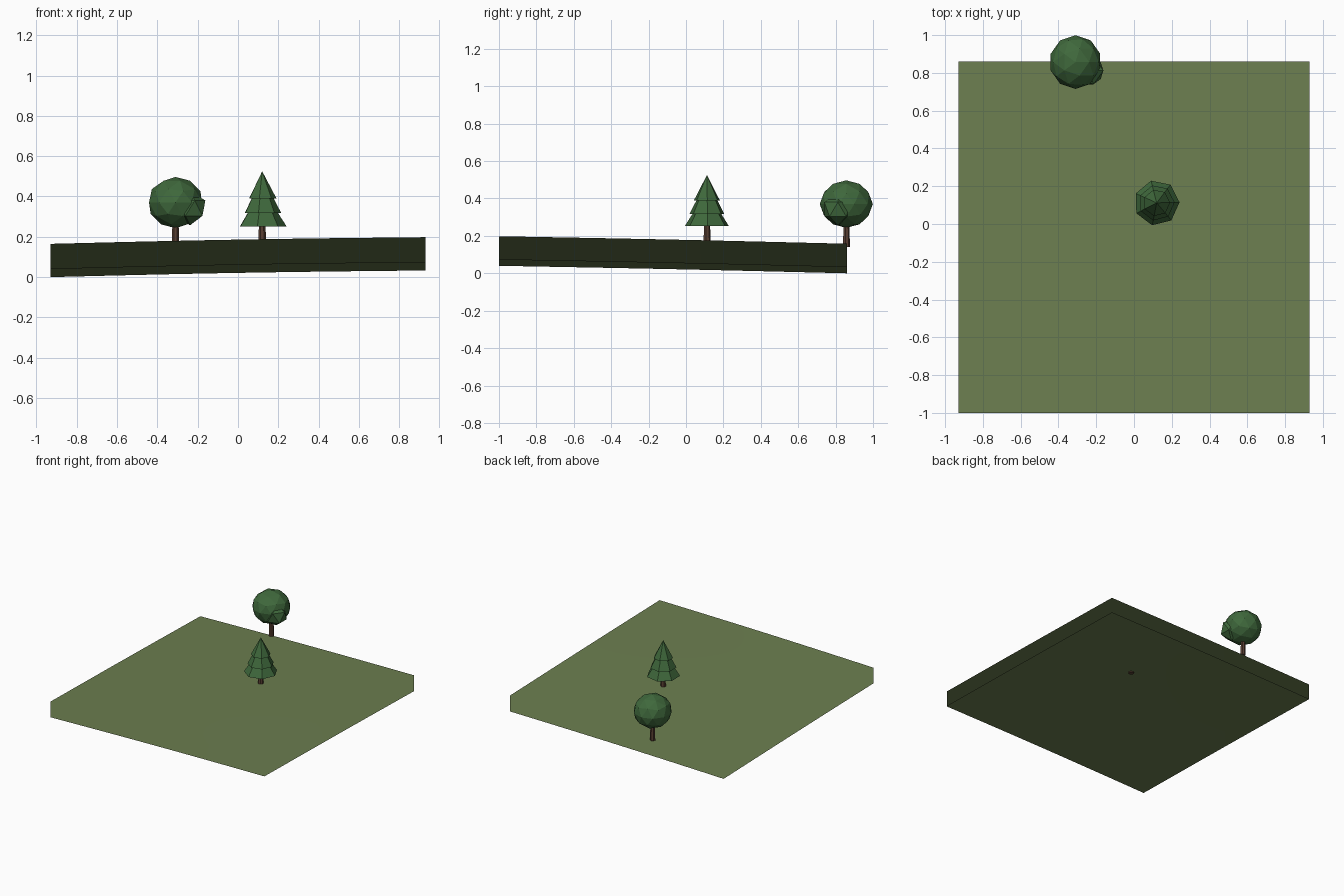
import bpy, bmesh, math
from mathutils import Vector, Matrix

if "Cube" in bpy.data.objects:
    bpy.data.objects.remove(bpy.data.objects["Cube"])

HALF, Y0, SKIRT = 0.93, -0.07, 0.125


def material(name, rgb):
    m = bpy.data.materials.new(name)
    m.diffuse_color = (*rgb, 1)
    m.use_nodes = True
    m.node_tree.nodes["Principled BSDF"].inputs["Base Color"].default_value = m.diffuse_color
    return m


GRASS = material("grass", (0.15, 0.21, 0.08))
LEAF = material("leaf", (0.05, 0.14, 0.045))
BARK = material("bark", (0.10, 0.05, 0.032))


def make(name, bm, mat):
    me = bpy.data.meshes.new(name)
    bm.to_mesh(me)
    bm.free()
    me.materials.append(mat)
    ob = bpy.data.objects.new(name, me)
    bpy.context.collection.objects.link(ob)
    return ob


def height(x, y):
    # gently tilted and slightly domed ground
    u, v = x / HALF, (y - Y0) / HALF
    bulge = 0.006 * math.cos(u * math.pi / 2) + 0.002 * math.cos(v * math.pi / 2)
    edge = 0.002 * (1 - u * u) * (1 - v * v)
    return 0.1615 + 0.0165 * u - 0.02 * v + bulge * (1 - 0.25 * v * v) - edge


def cone(name, x, y, z0, z1, r0, r1, sides, mat, turn=0.0):
    bm = bmesh.new()
    place = Matrix.Translation((x, y, (z0 + z1) / 2)) @ Matrix.Rotation(turn, 4, 'Z')
    bmesh.ops.create_cone(bm, cap_ends=True, segments=sides, radius1=r0,
                          radius2=r1, depth=z1 - z0, matrix=place)
    return make(name, bm, mat)


def blob(name, centre, radii, subdivisions):
    bm = bmesh.new()
    place = Matrix.Translation(centre) @ Matrix.Diagonal((*radii, 1))
    bmesh.ops.create_icosphere(bm, subdivisions=subdivisions, radius=1, matrix=place)
    return make(name, bm, LEAF)


# ground sheet with a hanging skirt, open underneath
bm = bmesh.new()
bmesh.ops.create_grid(bm, x_segments=24, y_segments=24, size=HALF,
                      matrix=Matrix.Translation((0, Y0, 0)))
for v in bm.verts:
    v.co.z = height(v.co.x, v.co.y)
top_faces = list(bm.faces)
rim = [e for e in bm.edges if e.is_boundary]
skirt = bmesh.ops.extrude_edge_only(bm, edges=rim)["geom"]
for v in skirt:
    if isinstance(v, bmesh.types.BMVert):
        v.co.z -= SKIRT
low = min(v.co.z for v in bm.verts)
for v in bm.verts:
    v.co.z -= low
bmesh.ops.recalc_face_normals(bm, faces=bm.faces)
bm.normal_update()
if top_faces[0].normal.z < 0:
    bmesh.ops.reverse_faces(bm, faces=bm.faces)
for f in bm.faces:
    f.smooth = True
ground = make("ground", bm, GRASS)

# the skirt keeps the shading of the turf above it
d = 0.01
normals = []
for v in ground.data.vertices:
    x, y, _ = v.co
    normals.append(Vector((height(x - d, y) - height(x + d, y),
                           height(x, y - d) - height(x, y + d), 2 * d)).normalized())
ground.data.normals_split_custom_set_from_vertices(normals)

# conifer: trunk and three stacked tiers
px, py = 0.12, 0.112
cone("conifer_trunk", px, py, height(px, py) - low - 0.006, 0.27, 0.021, 0.016, 7, BARK)
for i, (z0, z1, r) in enumerate([(0.252, 0.44, 0.121), (0.317, 0.50, 0.095),
                                 (0.39, 0.525, 0.071)]):
    cone(f"conifer_tier_{i + 1}", px, py, z0, z1, r, 0, 7, LEAF, 0.25)

# round tree: trunk, crown and a small side clump
tx, ty = -0.31, 0.857
cone("round_tree_trunk", tx, ty, 0.14, 0.29, 0.020, 0.015, 7, BARK)
blob("round_tree_crown", (tx, ty, 0.37), (0.138, 0.142, 0.127), 2)
blob("round_tree_clump", (-0.238, 0.812, 0.342), (0.085, 0.085, 0.085), 1)
